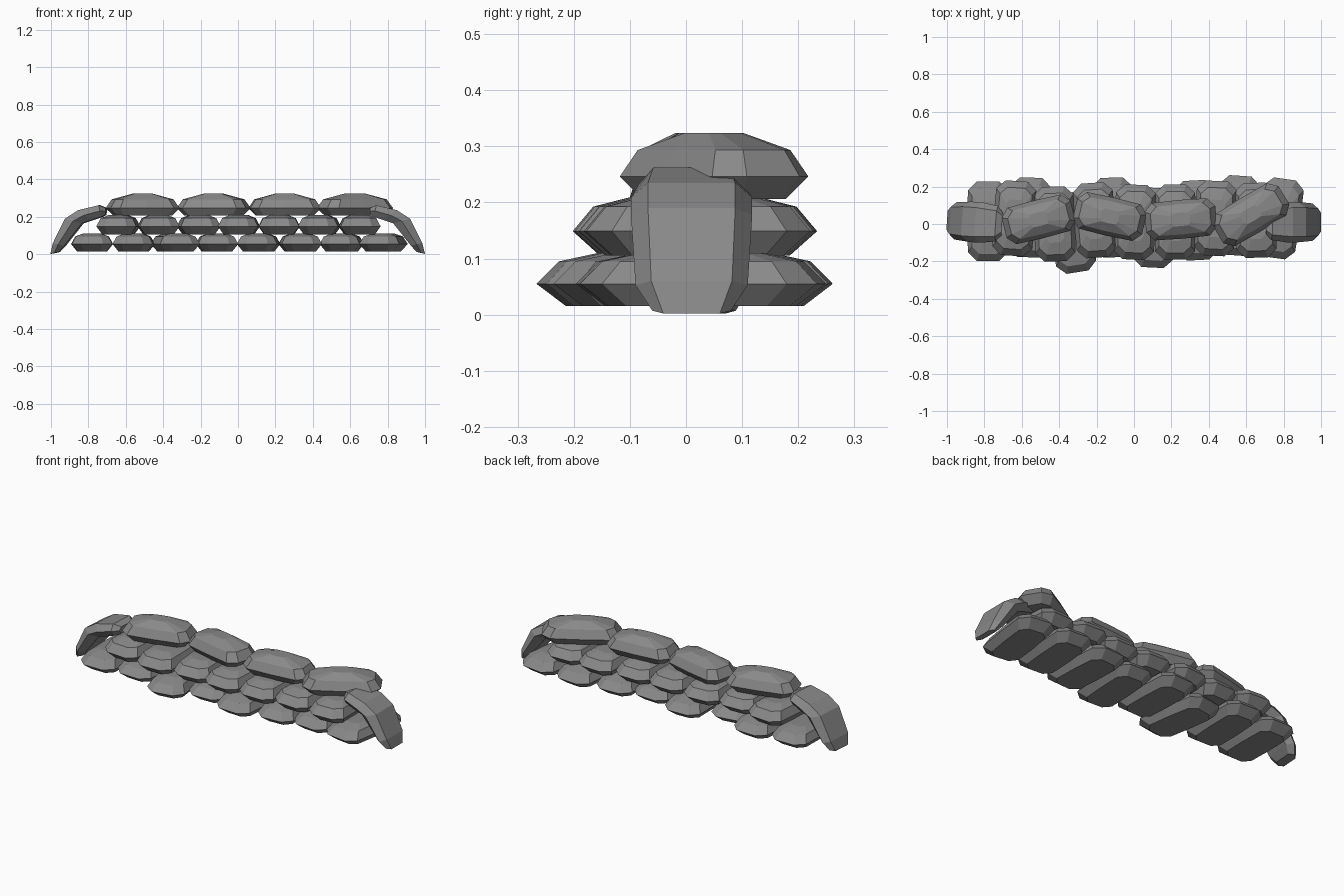
import bpy, bmesh, math
from mathutils import Matrix, Vector

cube = bpy.data.objects.get("Cube")
if cube:
    bpy.data.objects.remove(cube, do_unlink=True)

mat = bpy.data.materials.new("canvas grey")
mat.use_nodes = True
grey = (0.25, 0.25, 0.25, 1)
mat.diffuse_color = grey
mat.node_tree.nodes["Principled BSDF"].inputs["Base Color"].default_value = grey


def loft(name, rings, matrix=Matrix()):
    """Skin a stack of equal rings, cap both ends."""
    bm = bmesh.new()
    loops = [[bm.verts.new(p) for p in ring] for ring in rings]
    for a, b in zip(loops, loops[1:]):
        for i in range(len(a)):
            j = (i + 1) % len(a)
            bm.faces.new((a[i], a[j], b[j], b[i]))
    bm.faces.new(loops[0])
    bm.faces.new(loops[-1])
    bmesh.ops.recalc_face_normals(bm, faces=bm.faces)
    mesh = bpy.data.meshes.new(name)
    bm.to_mesh(mesh)
    bm.free()
    mesh.materials.append(mat)
    obj = bpy.data.objects.new(name, mesh)
    obj.matrix_world = matrix
    bpy.context.collection.objects.link(obj)


# Plan outline of a bag: blunt ends, chamfered corners
OUTLINE = [(1, -.55), (1, .55), (.78, 1), (0, 1.04), (-.78, 1),
           (-1, .55), (-1, -.55), (-.78, -1), (0, -1.04), (.78, -1)]


def bag(name, x, y, z, yaw, length, width, height, layers):
    rings = [[(px * length * sx, py * width * sy, height * h) for px, py in OUTLINE]
             for sx, sy, h in layers]
    loft(name, rings, Matrix.Translation((x, y, z)) @ Matrix.Rotation(math.radians(yaw), 4, "Z"))


FLAT = [(.76, .72, 0), (1, 1, .42), (.82, .8, .84), (.5, .45, 1)]
CROWNED = [(.8, .72, 0), (1, 1, .34), (.84, .78, .74), (.26, .35, 1)]

# Bottom course, bags laid across the wall: y offset and yaw
bottom = [(.015, 90), (.035, 88), (-.047, 99), (.035, 92), (-.02, 87), (.02, 93), (.045, 86), (.03, 82)]
for i, (y, yaw) in enumerate(bottom):
    bag(f"bottom_bag_{i + 1}", -.78 + .2225 * i, y, .015, yaw, .213, .108, .095, FLAT)

# Middle course, staggered over the joints
middle = [(.03, 86), (0, 92), (.02, 94), (.01, 88), (.01, 90), (.03, 87), (.02, 92)]
for i, (y, yaw) in enumerate(middle):
    bag(f"middle_bag_{i + 1}", -.64 + .215 * i, y, .105, yaw, .2, .107, .104, FLAT)

# Top course, long bags laid along the wall
top = [(-.51, .025, 14), (-.13, .04, -13), (.25, .025, 5), (.625, .05, 31)]
for i, (x, y, yaw) in enumerate(top):
    bag(f"top_bag_{i + 1}", x, y, .206, yaw, .19 if i < 3 else .205, .1, .118, CROWNED)

# Slumped end bags: outer and inner x, z along the bend, half width
BEND = [((1, .002), (.955, .012), .07), ((.985, .06), (.925, .045), .1),
        ((.92, .19), (.83, .165), .108), ((.85, .235), (.78, .182), .108),
        ((.74, .262), (.725, .2), .095), ((.705, .248), (.705, .21), .06)]
for name, side, yaw in (("left_end_bag", 1, 0), ("right_end_bag", -1, -4)):
    rings = []
    for outer, inner, half in BEND:
        o, n = Vector((outer[0] * side, 0, outer[1])), Vector((inner[0] * side, 0, inner[1]))
        section = [(0, -.72), (0, 0), (0, .72), (.5, 1), (1, .7), (1, -.7), (.5, -1)]
        rings.append([o.lerp(n, t) + Vector((0, half * s, 0)) for t, s in section])
    pivot = Matrix.Translation((.85 * side, .01, 0))
    loft(name, rings, pivot @ Matrix.Rotation(math.radians(yaw), 4, "Z")
         @ Matrix.Translation((-.85 * side, 0, 0)))
